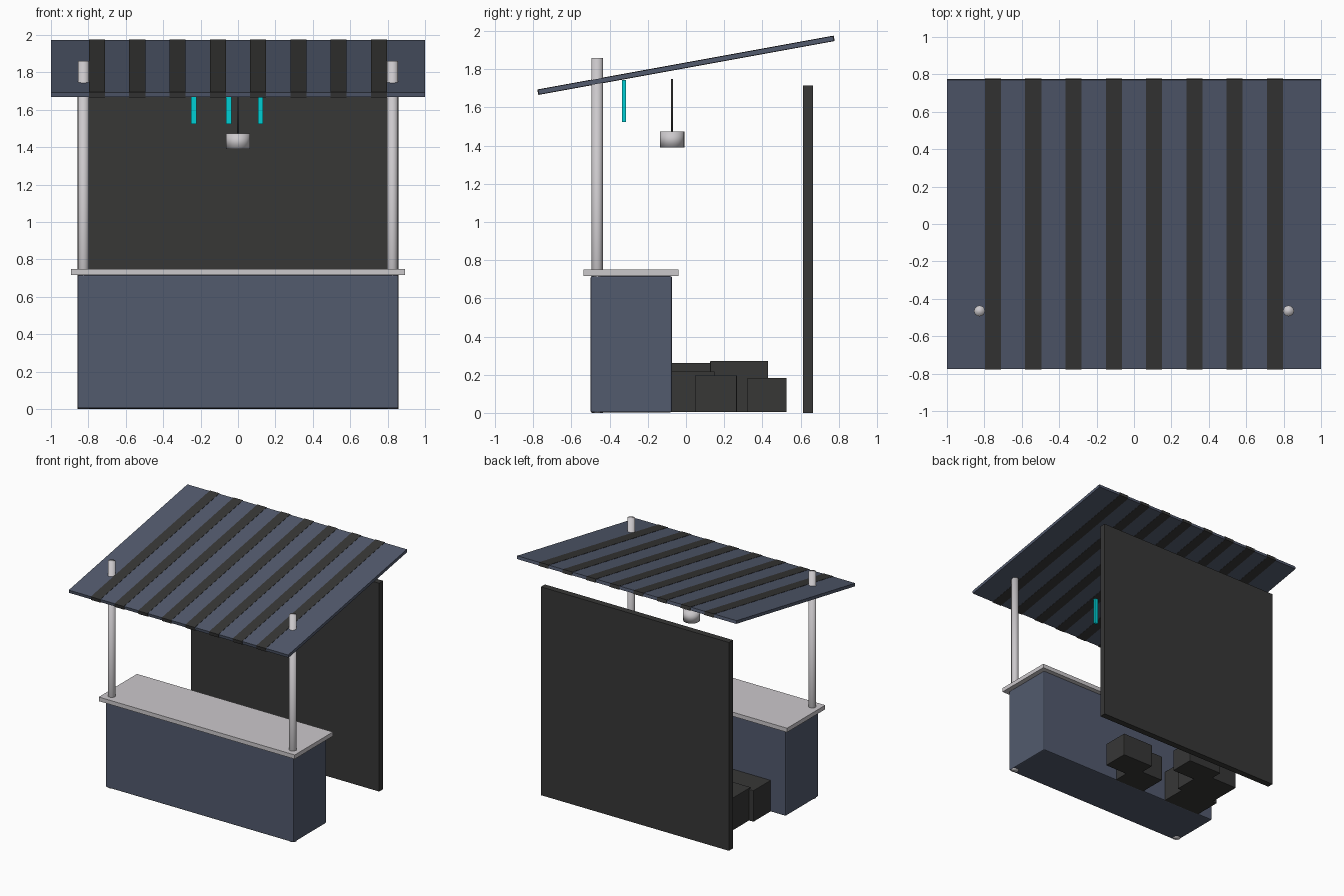
import bpy
import math

if "Cube" in bpy.data.objects:
    bpy.data.objects.remove(bpy.data.objects["Cube"])


def material(name, rgb):
    m = bpy.data.materials.new(name)
    m.diffuse_color = (*rgb, 1)
    m.use_nodes = True
    m.node_tree.nodes["Principled BSDF"].inputs["Base Color"].default_value = m.diffuse_color
    return m


BLUE = material("slate blue", (0.085, 0.103, 0.155))
DARK = material("charcoal", (0.038, 0.038, 0.037))
LIGHT = material("pale grey", (0.60, 0.58, 0.60))
CYAN = material("bright cyan", (0.0, 0.62, 0.66))


def box(name, x, y, z, mat, bevel=0.0):
    """Box from (min, max) ranges on each axis."""
    bpy.ops.mesh.primitive_cube_add(
        size=1, location=[(a + b) / 2 for a, b in (x, y, z)])
    ob = bpy.context.object
    ob.name = name
    ob.scale = [b - a for a, b in (x, y, z)]
    bpy.ops.object.transform_apply(location=False, rotation=False, scale=True)
    ob.data.materials.append(mat)
    if bevel:
        mod = ob.modifiers.new("soft edge", 'BEVEL')
        mod.width = bevel
        mod.segments = 2
    return ob


def tube(name, x, y, z, radius, mat, sides=16):
    """Upright smooth cylinder over a height range."""
    bpy.ops.mesh.primitive_cylinder_add(
        vertices=sides, radius=radius, depth=z[1] - z[0],
        location=(x, y, (z[0] + z[1]) / 2))
    ob = bpy.context.object
    ob.name = name
    ob.data.materials.append(mat)
    bpy.ops.object.shade_smooth()
    return ob


# Counter with overhanging worktop
box("counter_body", (-0.857, 0.857), (-0.5, -0.073), (0.003, 0.716), BLUE, 0.008)
box("counter_top", (-0.893, 0.893), (-0.537, -0.04), (0.716, 0.75), LIGHT)

# Posts run from the floor through the roof
for side, label in ((-1, "left"), (1, "right")):
    tube(f"{label}_post", side * 0.826, -0.465, (0, 1.86), 0.029, LIGHT)

# Back wall
box("back_wall", (-0.857, 0.857), (0.613, 0.665), (0, 1.716), DARK)

# Sloped roof with wrapped stripes
SLOPE = math.radians(10.3)
ROOF_Z = 1.821


def roof_part(name, x, half_length, half_thick, mat):
    ob = box(name, x, (-half_length, half_length), (-half_thick, half_thick), mat)
    ob.location.z = ROOF_Z
    ob.rotation_euler.x = SLOPE


roof_part("roof_panel", (-1, 1), 0.785, 0.0125, BLUE)
for i in range(8):
    cx = -0.754 + i * 0.2154
    roof_part(f"roof_stripe_{i + 1}", (cx - 0.043, cx + 0.043), 0.789, 0.0145, DARK)

# Hanging lamp
tube("lamp_cord", 0, -0.073, (1.45, 1.75), 0.006, DARK, 8)
tube("lamp_shade", 0, -0.073, (1.39, 1.474), 0.064, LIGHT, 24)

# Plain glowing bars hung under the roof
for i, x in enumerate((-0.237, -0.05, 0.12)):
    box(f"light_bar_{i + 1}", (x - 0.014, x + 0.014), (-0.334, -0.314),
        (1.525, 1.745), CYAN)

# Storage crates behind the counter
CRATES = (
    ((-0.72, -0.38), (-0.10, 0.15), 0.262),
    ((-0.68, -0.34), (0.127, 0.43), 0.272),
    ((-0.16, 0.12), (-0.12, 0.15), 0.218),
    ((-0.44, -0.13), (0.322, 0.527), 0.184),
    ((0.04, 0.325), (0.047, 0.267), 0.196),
)
for i, (x, y, height) in enumerate(CRATES):
    box(f"crate_{i + 1}", x, y, (0.004, height), DARK, 0.004)
